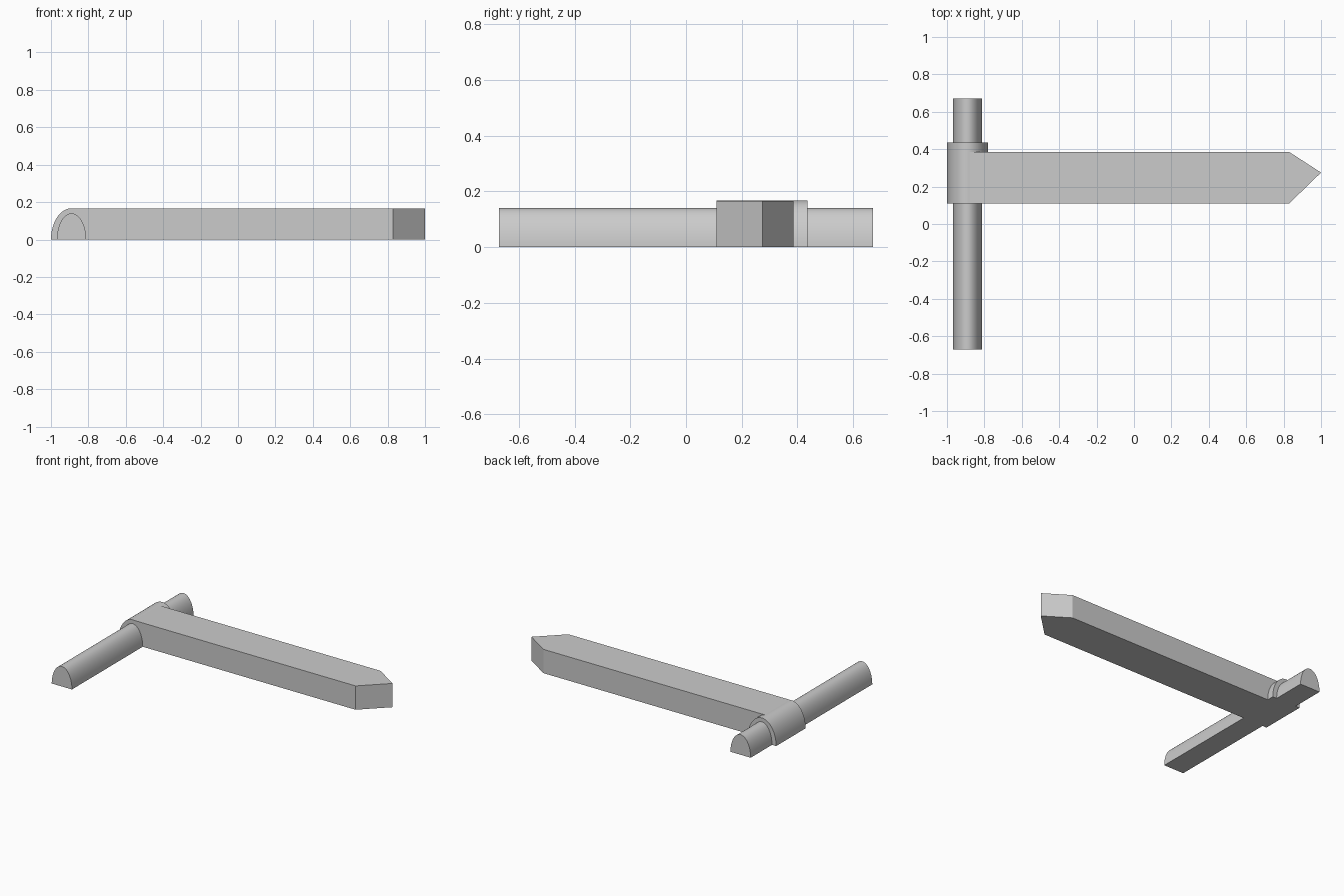
import bpy
import bmesh
import math

cube = bpy.data.objects.get("Cube")
if cube:
    bpy.data.objects.remove(cube, do_unlink=True)

grey = bpy.data.materials.new("plain grey")
grey.use_nodes = True
colour = (0.6, 0.6, 0.6, 1)
grey.diffuse_color = colour
grey.node_tree.nodes["Principled BSDF"].inputs["Base Color"].default_value = colour


def prism(name, outline, offset, smooth=False):
    """Extrude a flat outline along an offset into a closed solid."""
    bm = bmesh.new()
    base = bm.faces.new([bm.verts.new(p) for p in outline])
    top = bmesh.ops.extrude_face_region(bm, geom=[base], use_keep_orig=True)["geom"]
    moved = [g for g in top if isinstance(g, bmesh.types.BMVert)]
    bmesh.ops.translate(bm, verts=moved, vec=offset)
    bmesh.ops.recalc_face_normals(bm, faces=bm.faces)
    mesh = bpy.data.meshes.new(name)
    bm.to_mesh(mesh)
    bm.free()
    mesh.materials.append(grey)
    obj = bpy.data.objects.new(name, mesh)
    bpy.context.collection.objects.link(obj)
    if smooth:
        bpy.ops.object.select_all(action="DESELECT")
        obj.select_set(True)
        bpy.context.view_layer.objects.active = obj
        bpy.ops.object.shade_smooth_by_angle(angle=math.radians(30))
    return obj


def half_round(name, radius, height, y_start, y_end, steps=32):
    """Flat-bottomed rod with an arched section, running along y."""
    angles = [math.pi * i / steps for i in range(steps + 1)]
    arch = [(AXIS_X + radius * math.cos(a), y_start, height * math.sin(a)) for a in angles]
    return prism(name, arch, (0, y_end - y_start, 0), smooth=True)


AXIS_X = -0.89

# Long rod and the sleeve around it
half_round("rod", 0.078, 0.14, -0.67, 0.67)
half_round("sleeve", 0.11, 0.167, 0.11, 0.435)

# Flat arm with an off-centre point
plan = [(AXIS_X, 0.11), (0.83, 0.11), (1.0, 0.275), (0.83, 0.385), (AXIS_X, 0.385)]
prism("pointed_arm", [(x, y, 0) for x, y in plan], (0, 0, 0.166))
